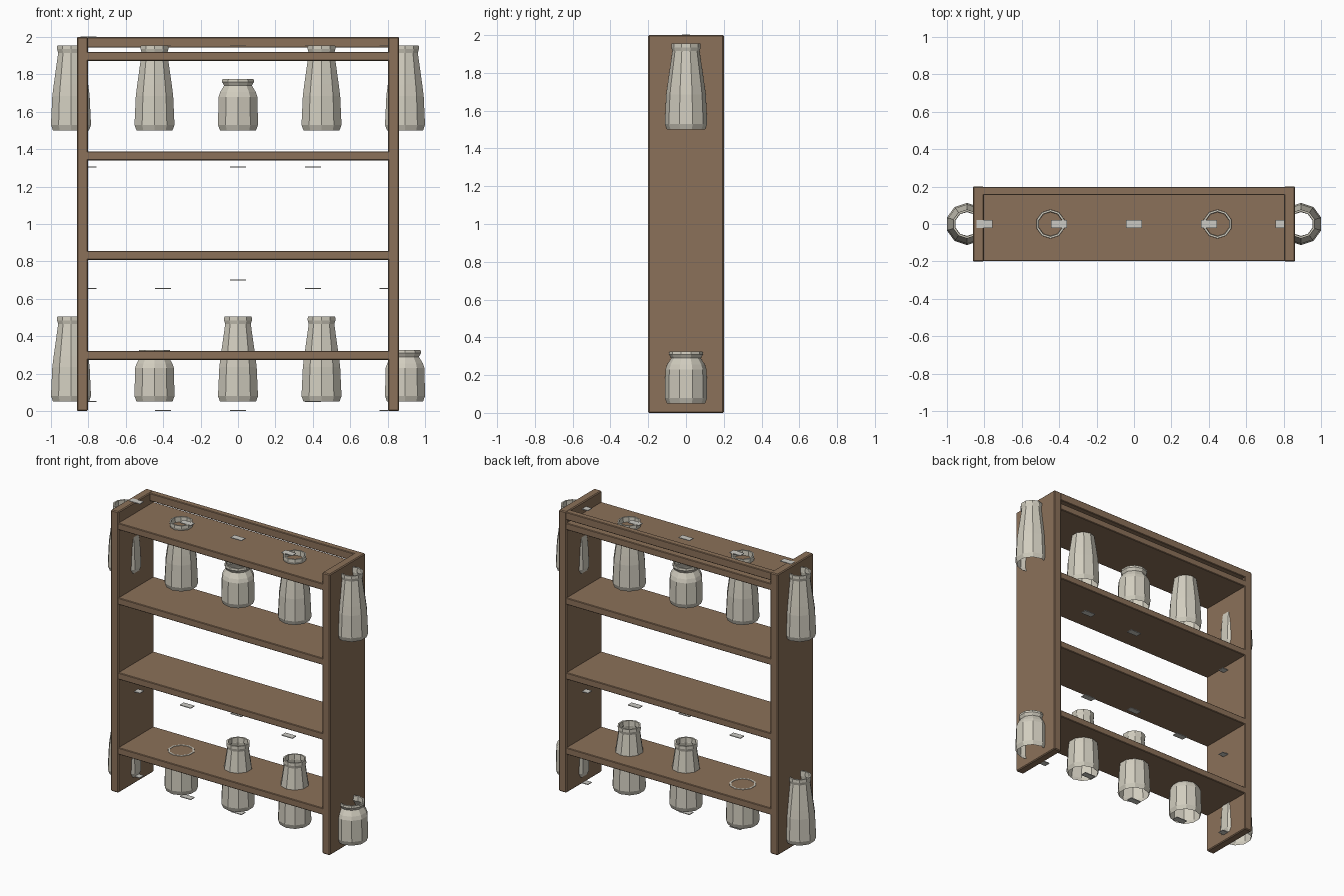
import bpy, bmesh, math

if "Cube" in bpy.data.objects:
    bpy.data.objects.remove(bpy.data.objects["Cube"], do_unlink=True)


def material(name, color):
    m = bpy.data.materials.new(name)
    m.use_nodes = True
    m.diffuse_color = (*color, 1)
    m.node_tree.nodes["Principled BSDF"].inputs["Base Color"].default_value = (*color, 1)
    return m


WOOD = material("brown wood", (0.26, 0.165, 0.1))
CERAMIC = material("cream ceramic", (0.64, 0.61, 0.52))
TAG = material("pale grey tag", (0.60, 0.59, 0.55))


def add_object(name, bm, mat):
    mesh = bpy.data.meshes.new(name)
    bm.to_mesh(mesh)
    bm.free()
    mesh.materials.append(mat)
    obj = bpy.data.objects.new(name, mesh)
    bpy.context.collection.objects.link(obj)
    return obj


def box(name, center, size, mat, bevel=0):
    bm = bmesh.new()
    bmesh.ops.create_cube(bm, size=1)
    bmesh.ops.scale(bm, vec=size, verts=bm.verts)
    obj = add_object(name, bm, mat)
    obj.location = center
    if bevel:
        mod = obj.modifiers.new("soft edges", "BEVEL")
        mod.width = bevel
        mod.segments = 1
    return obj


SIDES = 10
# Outer wall from foot to lip, then down the inside of the neck
TALL = [(0.101, 0), (0.1125, 0.03), (0.105, 0.185), (0.097, 0.245),
        (0.072, 0.415), (0.078, 0.435), (0.077, 0.455), (0.066, 0.455), (0.064, 0.42)]
SHORT = [(0.101, 0), (0.1125, 0.03), (0.109, 0.18), (0.1, 0.205),
         (0.078, 0.24), (0.09, 0.26), (0.088, 0.275), (0.077, 0.275), (0.074, 0.245)]


def jar(name, x, z, profile):
    bm = bmesh.new()
    rings = []
    for r, h in profile:
        rings.append([bm.verts.new((r * math.sin(math.tau * i / SIDES),
                                    -r * math.cos(math.tau * i / SIDES), h))
                      for i in range(SIDES)])
    for low, high in zip(rings, rings[1:]):
        for i in range(SIDES):
            j = (i + 1) % SIDES
            bm.faces.new((low[i], low[j], high[j], high[i]))
    obj = add_object(name, bm, CERAMIC)
    obj.location = (x, 0, z)


# Rack frame
for name, s in (("left_side_panel", 1), ("right_side_panel", -1)):
    box(name, (s * 0.832, 0, 1), (0.06, 0.4, 2), WOOD, 0.006)
for i, z in enumerate((0.298, 0.832, 1.364, 1.896)):
    box(f"shelf_{i + 1}", (0, 0, z), (1.62, 0.396, 0.048), WOOD, 0.004)
box("top_back_rail", (0, 0.177, 1.971), (1.62, 0.044, 0.056), WOOD, 0.004)

# Two rows of open jars: T is tall, S is short
for row, z, kinds in (("lower", 0.05, "TSTTS"), ("upper", 1.5, "TTSTT")):
    for i, kind in enumerate(kinds):
        jar(f"{row}_jar_{i + 1}", (i - 2) * 0.4465, z, TALL if kind == "T" else SHORT)

# Small flat tags; raised ones sit a little higher than their row
for row, (z, raised) in enumerate(((0.004, "10010"), (0.654, "00100"),
                                   (1.304, "01001"), (1.953, "10000"))):
    for i, flag in enumerate(raised):
        height = z + (0.047 if flag == "1" else 0)
        box(f"tag_{row + 1}_{i + 1}", ((i - 2) * 0.4, 0, height),
            (0.086, 0.044, 0.005), TAG)
